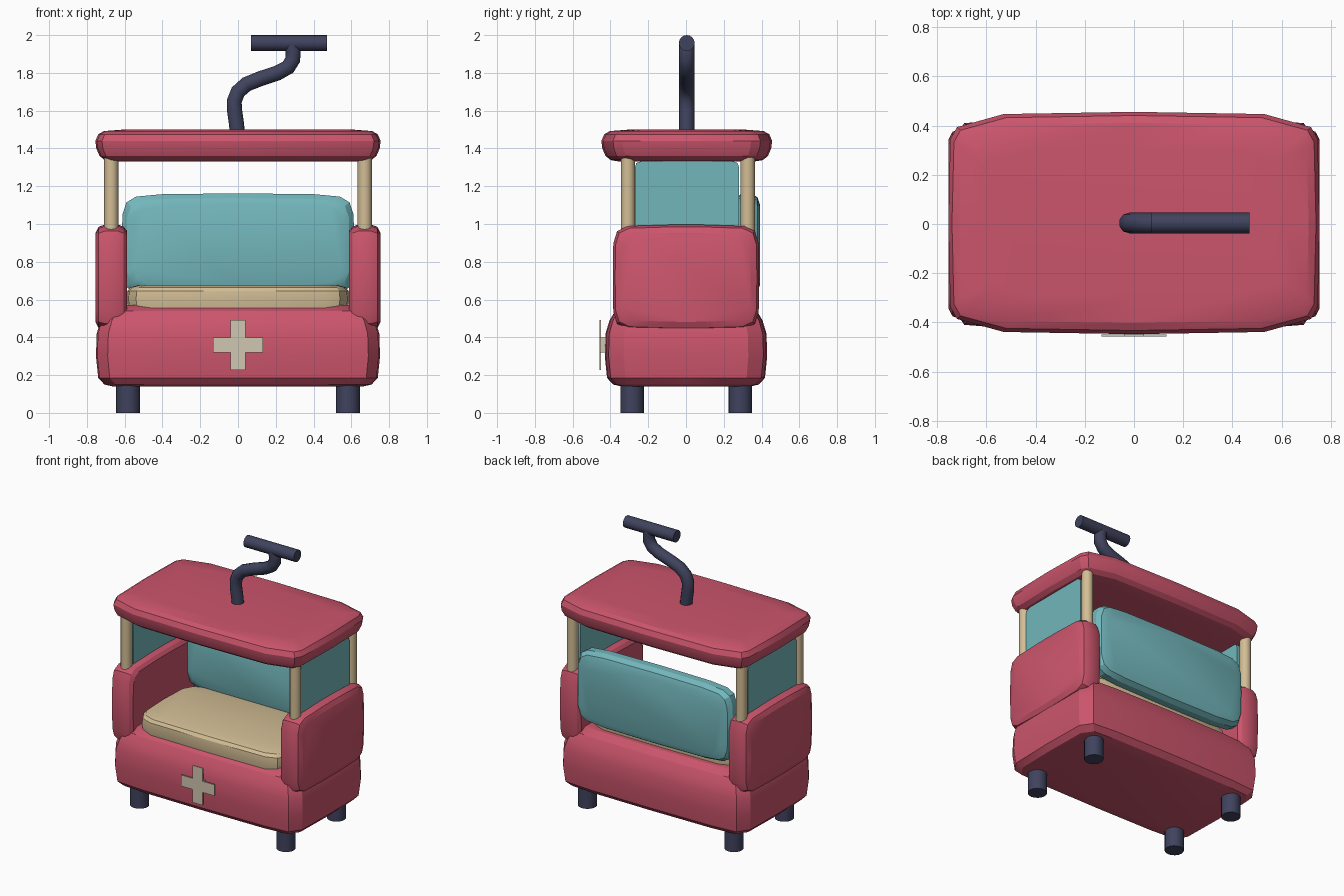
import bpy, bmesh, math
from mathutils import Vector

if "Cube" in bpy.data.objects:
    bpy.data.objects.remove(bpy.data.objects["Cube"])


def material(name, rgb):
    m = bpy.data.materials.new(name)
    m.diffuse_color = (*rgb, 1)
    m.use_nodes = True
    m.node_tree.nodes["Principled BSDF"].inputs["Base Color"].default_value = m.diffuse_color
    return m


RED = material("red", (0.60, 0.09, 0.15))
TEAL = material("teal", (0.17, 0.47, 0.50))
WOOD = material("tan", (0.65, 0.51, 0.30))
CREAM = material("cream", (0.64, 0.57, 0.44))
NAVY = material("navy", (0.050, 0.056, 0.110))


def finish(obj, mat, angle=25):
    obj.data.materials.clear()
    obj.data.materials.append(mat)
    bpy.ops.object.select_all(action='DESELECT')
    obj.select_set(True)
    bpy.context.view_layer.objects.active = obj
    bpy.ops.object.shade_smooth_by_angle(angle=math.radians(angle))
    return obj


def mirrored(quarter):
    """Quarter outline from the first axis to the second, mirrored all round."""
    half = quarter + [(-a, b) for a, b in reversed(quarter) if a > 0]
    return half + [(a, -b) for a, b in reversed(half) if b > 0]


def loft(name, outline, levels, axis, centre, mat):
    """Stack an outline along an axis; each level is (position, inset)."""
    ha = max(abs(p[0]) for p in outline)
    hb = max(abs(p[1]) for p in outline)
    place = {'X': lambda a, b, c: (c, a, b),
             'Y': lambda a, b, c: (a, c, b),
             'Z': lambda a, b, c: (a, b, c)}[axis]
    bm = bmesh.new()
    rings = []
    for c, inset in levels:
        rings.append([bm.verts.new(Vector(place(a * (ha - inset) / ha, b * (hb - inset) / hb, c)) + Vector(centre))
                      for a, b in outline])
    n = len(outline)
    for low, high in zip(rings, rings[1:]):
        for i in range(n):
            j = (i + 1) % n
            bm.faces.new((low[i], low[j], high[j], high[i]))
    bm.faces.new(rings[0])
    bm.faces.new(rings[-1])
    bmesh.ops.recalc_face_normals(bm, faces=bm.faces)
    me = bpy.data.meshes.new(name)
    bm.to_mesh(me)
    bm.free()
    obj = bpy.data.objects.new(name, me)
    bpy.context.collection.objects.link(obj)
    return finish(obj, mat)


def cylinder(name, centre, radius, length, mat, sides=16, rot=(0, 0, 0)):
    bpy.ops.mesh.primitive_cylinder_add(vertices=sides, radius=radius, depth=length,
                                        location=centre, rotation=rot)
    obj = bpy.context.object
    obj.name = name
    return finish(obj, mat, 40)


# Cabin base with rounded edges
loft("base", mirrored([(0.752, 0), (0.745, 0.33), (0.69, 0.41), (0.5, 0.425), (0, 0.43)]),
     [(0.14, 0.09), (0.15, 0.045), (0.185, 0.012), (0.30, 0), (0.42, 0.004),
      (0.49, 0.025), (0.54, 0.055), (0.57, 0.11)], 'Z', (0, 0, 0), RED)

# Roof slab
loft("roof", mirrored([(0.755, 0), (0.747, 0.34), (0.72, 0.39), (0.53, 0.443), (0, 0.452)]),
     [(1.33, 0.10), (1.338, 0.05), (1.36, 0.022), (1.40, 0.005), (1.44, 0),
      (1.475, 0.015), (1.492, 0.045), (1.50, 0.15)], 'Z', (0, 0.004, 0), RED)

# Seat cushion
loft("seat", mirrored([(0.59, 0), (0.58, 0.22), (0.54, 0.29), (0.46, 0.32), (0, 0.325)]),
     [(0.54, 0.01), (0.60, 0), (0.645, 0.004), (0.665, 0.02), (0.676, 0.06)],
     'Z', (0, -0.03, 0), WOOD)

# Backrest cushion
loft("backrest", mirrored([(0.615, 0), (0.612, 0.16), (0.59, 0.225), (0.54, 0.255), (0.4, 0.268), (0, 0.272)]),
     [(0.25, 0.06), (0.265, 0.025), (0.295, 0), (0.345, 0), (0.378, 0.02), (0.392, 0.06)],
     'Y', (0, 0, 0.89), TEAL)

# Parts repeated on the left and right
arm = mirrored([(0.387, 0), (0.385, 0.18), (0.365, 0.245), (0.31, 0.272), (0.1, 0.279), (0, 0.28)])
pane = mirrored([(0.276, 0), (0.276, 0.18), (0.268, 0.205), (0.24, 0.215), (0, 0.215)])
for s, side in ((-1, "left"), (1, "right")):
    loft(side + "_arm_panel", arm,
         [(s * 0.587, 0.035), (s * 0.605, 0.012), (s * 0.635, 0), (s * 0.705, 0),
          (s * 0.738, 0.012), (s * 0.755, 0.045)], 'X', (0, 0, 0.717), RED)
    loft(side + "_window", pane, [(s * 0.64, 0), (s * 0.69, 0)],
         'X', (0, 0.005, 1.118), TEAL)
    for y, end in ((-0.307, "front"), (0.327, "rear")):
        cylinder(f"{side}_{end}_post", (s * 0.671, y, 1.16), 0.038, 0.44, WOOD, 12)
    for y, end in ((-0.285, "front"), (0.287, "rear")):
        cylinder(f"{side}_{end}_foot", (s * 0.582, y, 0.10), 0.063, 0.20, NAVY, 16)

# Cross plate on the front
w, r = 0.04, 0.133
loft("front_cross", [(r, w), (w, w), (w, r), (-w, r), (-w, w), (-r, w),
                     (-r, -w), (-w, -w), (-w, -r), (w, -r), (w, -w), (r, -w)],
     [(-0.458, 0), (-0.449, 0)], 'Y', (0, 0, 0.36), CREAM)
# Short mount that joins the cross to the base
loft("cross_mount", [(w, w), (-w, w), (-w, -w), (w, -w)],
     [(-0.45, 0), (-0.42, 0)], 'Y', (0, 0, 0.36), CREAM)

# Bent hanger arm
cu = bpy.data.curves.new("hanger_arm", 'CURVE')
cu.dimensions = '3D'
cu.bevel_depth = 0.042
cu.bevel_resolution = 3
cu.use_fill_caps = True
path = [(0.0, 1.44), (-0.008, 1.53), (-0.018, 1.60), (-0.02, 1.65), (0.0, 1.70), (0.045, 1.74),
        (0.12, 1.77), (0.21, 1.80), (0.265, 1.83), (0.29, 1.87), (0.292, 1.91), (0.285, 1.95)]
sp = cu.splines.new('POLY')
sp.points.add(len(path) - 1)
for p, (x, z) in zip(sp.points, path):
    p.co = (x, 0.004, z, 1)
hanger = bpy.data.objects.new("hanger_arm", cu)
bpy.context.collection.objects.link(hanger)
bpy.ops.object.select_all(action='DESELECT')
hanger.select_set(True)
bpy.context.view_layer.objects.active = hanger
bpy.ops.object.convert(target='MESH')
finish(bpy.context.object, NAVY, 40)

# Grip bar on the cable
cylinder("cable_grip", (0.27, 0.004, 1.958), 0.042, 0.40, NAVY, 16, (0, math.pi / 2, 0))
